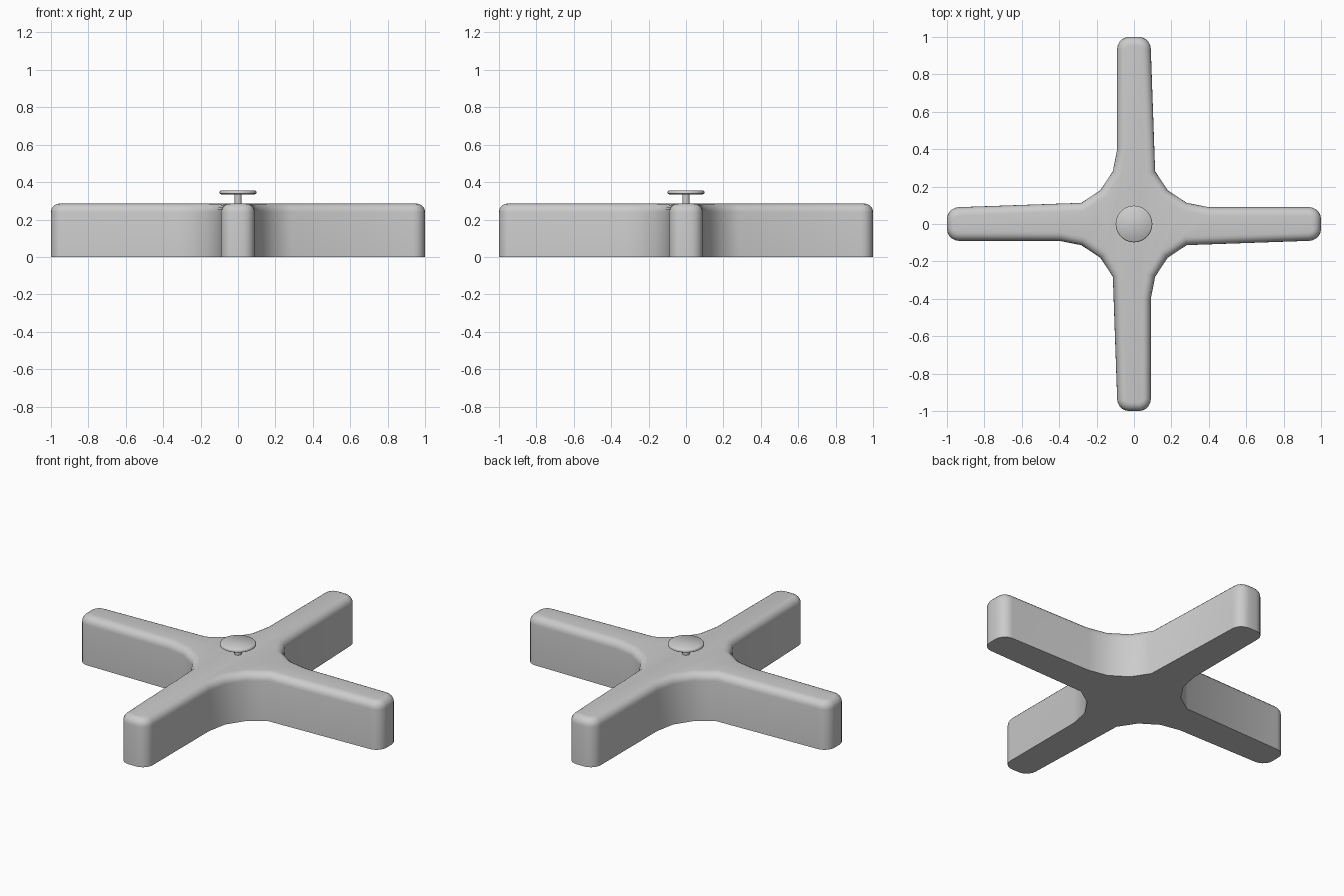
import bpy
import bmesh
from math import cos, sin, pi, radians
from mathutils import Matrix, Vector

cube = bpy.data.objects.get("Cube")
if cube:
    bpy.data.objects.remove(cube, do_unlink=True)

HALF_WIDTH = 0.09
HEIGHT = 0.285
TIP_RADIUS = 0.065
EDGE_RADIUS = 0.045

grey = bpy.data.materials.new("light grey")
grey.use_nodes = True
colour = (0.6, 0.6, 0.6, 1)
grey.diffuse_color = colour
grey.node_tree.nodes["Principled BSDF"].inputs["Base Color"].default_value = colour


def finish(bm, name, angle):
    bmesh.ops.recalc_face_normals(bm, faces=bm.faces)
    mesh = bpy.data.meshes.new(name)
    bm.to_mesh(mesh)
    bm.free()
    mesh.materials.append(grey)
    obj = bpy.data.objects.new(name, mesh)
    bpy.context.collection.objects.link(obj)
    bpy.ops.object.select_all(action='DESELECT')
    obj.select_set(True)
    bpy.context.view_layer.objects.active = obj
    bpy.ops.object.shade_smooth_by_angle(angle=radians(angle))
    return obj


def corner(cx, cy, start, steps=5):
    """Quarter-circle of points for one rounded arm tip corner."""
    return [Vector((cx + TIP_RADIUS * cos(start + pi / 2 * i / steps),
                    cy + TIP_RADIUS * sin(start + pi / 2 * i / steps), 0))
            for i in range(steps + 1)]


# Cross body: one arm and its inner fillet, repeated around the centre
inset = HALF_WIDTH - TIP_RADIUS
arm = corner(1 - TIP_RADIUS, -inset, -pi / 2) + corner(1 - TIP_RADIUS, inset, 0)
arm += [Vector((x, y, 0)) for x, y in
        [(0.40, HALF_WIDTH), (0.282, 0.113), (0.18, 0.18), (0.113, 0.282)]]
outline = [Matrix.Rotation(k * pi / 2, 3, 'Z') @ p for k in range(4) for p in arm]

bm = bmesh.new()
base = bm.faces.new([bm.verts.new(p) for p in outline])
extruded = bmesh.ops.extrude_face_region(bm, geom=[base], use_keep_orig=True)
top_verts = [v for v in extruded["geom"] if isinstance(v, bmesh.types.BMVert)]
bmesh.ops.translate(bm, verts=top_verts, vec=(0, 0, HEIGHT))
top_edges = [e for e in bm.edges if all(v.co.z > HEIGHT / 2 for v in e.verts)]
bmesh.ops.bevel(bm, geom=top_edges, offset=EDGE_RADIUS, segments=5,
                profile=0.5, affect='EDGES')
finish(bm, "cross_body", 40)


def lathe(name, profile, segments):
    """Spin a radius/height profile around the vertical axis."""
    bm = bmesh.new()
    verts = [bm.verts.new((r, 0, z)) for r, z in profile]
    edges = [bm.edges.new(pair) for pair in zip(verts, verts[1:])]
    bmesh.ops.spin(bm, geom=verts + edges, cent=(0, 0, 0), axis=(0, 0, 1),
                   angle=2 * pi, steps=segments)
    bmesh.ops.remove_doubles(bm, verts=bm.verts, dist=0.0001)
    return finish(bm, name, 50)


# Thin centre pin and the flat round cap on top of it
lathe("pin", [(0, 0.25), (0.02, 0.25), (0.02, 0.34), (0, 0.34)], 24)
lathe("cap", [(0, 0.335), (0.092, 0.335), (0.098, 0.339), (0.098, 0.349),
              (0.092, 0.355), (0, 0.355)], 40)
